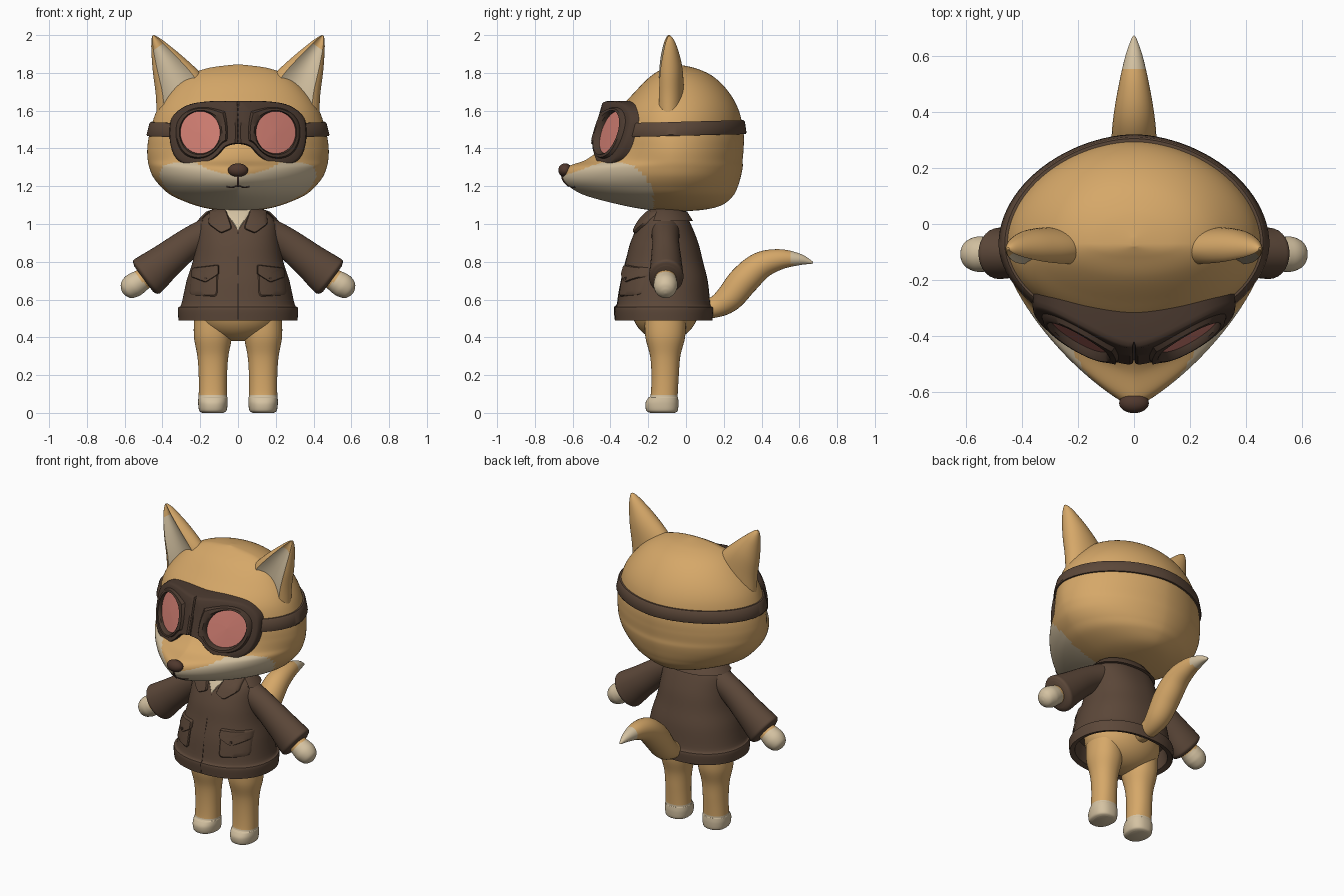
import bpy, bmesh, math
from mathutils import Vector, Matrix

if "Cube" in bpy.data.objects:
    bpy.data.objects.remove(bpy.data.objects["Cube"], do_unlink=True)


def material(name, rgb):
    m = bpy.data.materials.new(name)
    m.use_nodes = True
    m.diffuse_color = (*rgb, 1)
    node = m.node_tree.nodes["Principled BSDF"]
    node.inputs["Base Color"].default_value = (*rgb, 1)
    node.inputs["Roughness"].default_value = .8
    return m


fur = material("tan fur", (.67, .39, .14))
cream = material("cream fur", (.66, .54, .36))
cloth = material("brown cloth", (.107, .064, .041))
rubber = material("dark brown rubber", (.07, .042, .029))
glass = material("pink glass", (.64, .21, .17))
nose_skin = material("nose brown", (.08, .04, .027))
made = []


def finish(name, bm, mats, mirror=False):
    bmesh.ops.recalc_face_normals(bm, faces=bm.faces)
    mesh = bpy.data.meshes.new(name)
    bm.to_mesh(mesh)
    bm.free()
    for m in mats:
        mesh.materials.append(m)
    ob = bpy.data.objects.new(name, mesh)
    bpy.context.collection.objects.link(ob)
    if mirror:
        ob.modifiers.new("mirror", 'MIRROR')
    made.append(ob)


def spline(rows, k=6):
    """Smooth curve through rows of numbers."""
    out, last = [], len(rows) - 1
    for i in range(last):
        p = [rows[min(max(j, 0), last)] for j in range(i - 1, i + 3)]
        for s in range(k):
            t = s / k
            out.append(tuple(b + .5 * t * (c - a + t * (2*a - 5*b + 4*c - d + t * (3*(b - c) + d - a)))
                             for a, b, c, d in zip(*p)))
    return out + [tuple(rows[-1])]


def loft(name, rings, mats, rule=lambda i, j, c: 0, caps=True, mirror=False):
    """Skin a list of rings; rule picks the material, None leaves a gap."""
    bm = bmesh.new()
    vs = [[bm.verts.new(p) for p in r] for r in rings]
    n = len(vs[0])
    for i in range(len(vs) - 1):
        for j in range(n):
            quad = (vs[i][j], vs[i][(j+1) % n], vs[i+1][(j+1) % n], vs[i+1][j])
            m = rule(i, j, sum((v.co for v in quad), Vector()) / 4)
            if m is not None:
                bm.faces.new(quad).material_index = m
    if caps:
        for i, ring in ((0, vs[0]), (len(vs) - 2, vs[-1])):
            c = sum((v.co for v in ring), Vector()) / n
            bm.faces.new(ring).material_index = rule(i, 0, c) or 0
    finish(name, bm, mats, mirror)


def section(row, cx, cy, n=64):
    """Horizontal ring from (height, half width, front, back, roundness)."""
    z, w, f, b, a = row
    ring = []
    for i in range(n):
        c, s = math.cos(math.tau * i / n), math.sin(math.tau * i / n)
        ax = a if s < 0 else max(a, 1.8)
        x = cx + w * math.copysign(abs(c) ** (2 / ax), c)
        reach = abs(s) ** (2 / (1.2 + .4 * ax))
        ring.append((x, cy + reach * (f - cy if s < 0 else b - cy), z))
    return ring


def row_at(rows, z):
    for lo, hi in zip(rows, rows[1:]):
        if z <= hi[0]:
            break
    t = min(max((z - lo[0]) / (hi[0] - lo[0]), 0), 1)
    return tuple(p + (q - p) * t for p, q in zip(lo, hi))


def front_y(rows, cy, x, z):
    _, w, f, _, a = row_at(rows, z)
    u = min(abs(x) / w, .96)
    return cy + (f - cy) * (1 - u ** a) ** (1 / (1.2 + .4 * a))


def tube(name, rows, side, mats, rule=lambda i, j, c: 0, mirror=False, k=6, n=28):
    """Sweep an ellipse along rows of (x, y, z, side radius, other radius)."""
    pts, rings = spline(rows, k), []
    side = Vector(side)
    for i, r in enumerate(pts):
        t = Vector(pts[min(i+1, len(pts)-1)][:3]) - Vector(pts[max(i-1, 0)][:3])
        up = t.cross(side).normalized()
        rings.append([Vector(r[:3]) + side * r[3] * math.cos(math.tau * j / n)
                      + up * r[4] * math.sin(math.tau * j / n) for j in range(n)])
    loft(name, rings, mats, rule, mirror=mirror)


def ellipsoid(name, loc, radii, mat):
    bm = bmesh.new()
    bmesh.ops.create_uvsphere(bm, u_segments=40, v_segments=24, radius=1,
                              matrix=Matrix.Translation(loc) @ Matrix.Diagonal((*radii, 1)))
    finish(name, bm, [mat])


def patch(name, corners, surf, thick, mat, mirror=False, r=.2):
    """Raised plate with rounded corners lying on a front surface."""
    pts, n = [], len(corners)
    for i in range(n):
        a, p, b = (Vector(corners[(i + d) % n]) for d in (-1, 0, 1))
        for t in (0, .25, .5, .75, 1):
            pts.append(p.lerp(a, r).lerp(p, t).lerp(p.lerp(p.lerp(b, r), t), t))
        pts += [p.lerp(b, .4), p.lerp(b, .6)]
    mid = sum(pts, Vector((0, 0))) / len(pts)
    rings = []
    for s, d in ((.05, 1), (.35, 1), (.65, 1), (.92, 1), (1, .5), (1, -1)):
        ring = [mid.lerp(p, s) for p in pts]
        rings.append([(q.x, surf(q.x, q.y) - thick * d, q.y) for q in ring])
    loft(name, rings, [mat], mirror=mirror)


# Head with tapering snout and cream muzzle
HY = -.07
head = spline([
    (1.065, .01, -.08, -.06, 2), (1.075, .12, -.2, .09, 1.9), (1.1, .23, -.34, .19, 1.6),
    (1.15, .35, -.53, .25, 1.3), (1.2, .41, -.62, .275, 1.25), (1.25, .45, -.655, .29, 1.2),
    (1.3, .47, -.635, .3, 1.2), (1.34, .478, -.53, .3, 1.3), (1.4, .48, -.455, .305, 1.5),
    (1.48, .468, -.405, .305, 1.75), (1.6, .43, -.355, .28, 1.9), (1.7, .36, -.27, .225, 2),
    (1.78, .27, -.19, .145, 2), (1.825, .16, -.12, .05, 2), (1.845, .01, -.08, -.05, 2)], 9)


def muzzle(i, j, c):
    if c.y > -.35:
        return int(c.y < -.15 and ((c.y + .35) / .18) ** 2 + (max(c.z - 1.1, 0) / .225) ** 2 < 1)
    return int(c.z < 1.325 - .35 * max(-.45 - c.y, 0))


loft("head", [section(r, 0, HY, 144) for r in head], [fur, cream], muzzle)


def face_y(x, z):
    return front_y(head, HY, x, z)


ellipsoid("nose", (0, -.64, 1.285), (.053, .036, .036), nose_skin)
tube("mouth_line", [(0, face_y(0, z), z, .006, .006) for z in (1.26, 1.23, 1.2)], (1, 0, 0), [nose_skin], n=8)
tube("mouth_sides", [(x, face_y(x, z), z, .004, .004) for x, z in ((0, 1.205), (.03, 1.194), (.06, 1.198))],
     (0, 0, 1), [nose_skin], mirror=True, n=8)

# Ears with dished cream fronts
N = 40
ear_rings = []
for xo, zo, xi, zi, d in spline([
        (.43, 1.55, .13, 1.7, .08), (.435, 1.68, .2, 1.8, .078), (.45, 1.8, .29, 1.885, .068),
        (.458, 1.9, .375, 1.955, .045), (.459, 1.96, .42, 1.988, .025), (.455, 1.995, .445, 2, .006)]):
    ring = []
    for j in range(N):
        u, v = math.cos(math.tau * j / N), math.sin(math.tau * j / N)
        if v < 0 and abs(u) < .72:
            v = -.69 + .4 * (1 - (u / .72) ** 2)
        ring.append(((xo + xi + (xo - xi) * u) / 2, -.09 + d * v, (zo + zi + (zo - zi) * u) / 2))
    ear_rings.append(ring)


def ear_rule(i, j, c):
    a = math.tau * (j + .5) / N
    return int(math.sin(a) < 0 and abs(math.cos(a)) < .72 and i < 19)


loft("ears", ear_rings, [fur, cream], ear_rule, mirror=True)

# Goggles: each half runs from the lens out to the mask edge
outline = spline([(0, 1.65), (.15, 1.65), (.27, 1.628), (.345, 1.57), (.362, 1.5), (.355, 1.41), (.32, 1.34),
                  (.25, 1.31), (.17, 1.32), (.11, 1.36), (.06, 1.41), (0, 1.425)], 6)
outline += [(0, 1.425 + .225 * t / 8) for t in range(1, 8)]
eye = Vector((.2, 1.485))


def goggle_ring(lens, spread, d):
    ring = []
    for p in outline:
        a = math.atan2(p[1] - eye.y, p[0] - eye.x)
        q = eye + Vector((.105 * math.cos(a), .112 * math.sin(a))) * lens
        q = q.lerp(Vector(p), spread)
        y = -.44 - .28 * (1.65 - q.y) + .6 * (math.sqrt(q.x ** 2 + .006) - .08)
        ring.append((max(q.x, 0), y - d, q.y))
    return ring


steps = [(.05, 0, -.006), (1, 0, -.012), (1, 0, .008), (1, .1, .02), (1, .32, .018), (1, .42, 0),
         (1, .85, 0), (1, .95, -.006), (1, 1, -.022), (1, 1, -.14)]
loft("goggles", [goggle_ring(*s) for s in steps], [rubber, glass],
     lambda i, j, c: None if c.x < .0001 else int(i == 0), mirror=True)

# Strap around the head
strap = []
for dz, off in ((-.037, -.01), (-.037, .01), (-.03, .015), (.03, .015), (.037, .01), (.037, -.01)):
    z, w, f, b, a = row_at(head, 1.505 + dz)
    strap.append([(x, y, h + .025 * y) for x, y, h in section((z, w + off, f - off, b + off, a), 0, HY, 96)])
loft("goggle_strap", strap, [cloth], caps=False)

# Jacket with hollow hem
JY = -.115
jacket = spline([
    (.49, .315, -.375, .14, 2.3), (.555, .318, -.38, .145, 2.3), (.575, .3, -.365, .13, 2.3),
    (.7, .272, -.345, .115, 2.3), (.8, .24, -.32, .09, 2.3), (.9, .222, -.295, .065, 2.3),
    (1, .205, -.25, .025, 2.3), (1.05, .165, -.215, -.005, 2.2), (1.085, .12, -.18, -.03, 2)], 5)
lining = [(.6, .27, -.33, .09, 2.3), (.5, .285, -.345, .11, 2.3)]
loft("jacket", [section(r, 0, JY) for r in lining + jacket], [cloth])


def chest_y(x, z):
    return front_y(jacket, JY, x, z)


collar = []
for z, off in ((1.02, -.02), (1.015, .02), (1.065, .022), (1.09, -.02)):
    _, w, f, b, a = row_at(jacket, z)
    collar.append(section((z, w + off, f - off, b + off, a), 0, JY))
loft("back_collar", collar, [cloth], lambda i, j, c: None if c.y < -.17 else 0, caps=False)
patch("chest_fur", [(-.075, 1.08), (.075, 1.08), (0, .965)], chest_y, .006, cream, r=.08)
patch("lapels", [(.15, 1.075), (.158, 1), (.09, .95), (.03, .975), (.065, 1.08)], chest_y, .018, cloth, True)
patch("pockets", [(.105, .78), (.245, .765), (.258, .625), (.11, .615)], chest_y, .012, cloth, True, .15)
patch("pocket_flaps", [(.1, .785), (.243, .768), (.25, .72), (.172, .69), (.1, .735)], chest_y, .022, cloth, True, .15)
patch("pocket_buttons", [(.165, .72), (.18, .72), (.18, .705), (.165, .705)], chest_y, .027, rubber, True, .4)
tube("front_seam", [(0, chest_y(0, z) + .001, z, .003, .003) for z in (.96, .8, .65, .575, .555, .495)],
     (1, 0, 0), [rubber], n=8)

# Sleeves, arms and hands
tube("sleeves", [(.1, -.11, .99, .08, .075), (.25, -.108, .905, .072, .08), (.38, -.105, .805, .082, .095),
                 (.46, -.105, .74, .09, .11), (.488, -.105, .718, .09, .11), (.5, -.105, .709, .068, .084)],
     (0, 1, 0), [cloth], mirror=True)
tube("arms", [(x, -.108, z, r, r) for x, z, r in (
    (.42, .77, .055), (.5, .71, .057), (.53, .69, .062), (.56, .67, .063), (.588, .647, .05), (.602, .636, .028),
    (.607, .632, .006))], (0, 1, 0), [fur, cream], lambda i, j, c: int(c.x - .8 * c.z > -.05), mirror=True)

# Hips, legs and cream feet
ellipsoid("hips", (0, -.11, .56), (.245, .18, .18), fur)
legs = spline([(0, .055, -.19, -.06, 2.4), (.012, .072, -.21, -.044, 2.4), (.05, .078, -.215, -.04, 2.4),
               (.08, .077, -.2, -.042, 2.4), (.096, .075, -.187, -.044, 2.3), (.2, .075, -.183, -.038, 2.2),
               (.3, .082, -.19, -.03, 2.2), (.4, .1, -.215, -.005, 2.2), (.5, .1, -.22, 0, 2.2)])
loft("legs", [section(r, .133, -.115, 40) for r in legs], [fur, cream], lambda i, j, c: int(c.z < .096), mirror=True)

# Tail with cream tip
tube("tail", [(0, y, z, r, r) for y, z, r in (
    (.02, .55, .045), (.14, .557, .055), (.225, .605, .073), (.305, .7, .08), (.395, .78, .072),
    (.5, .813, .054), (.6, .812, .031), (.66, .798, .01), (.672, .794, .003))],
     (1, 0, 0), [fur, cream], lambda i, j, c: int(c.y > .56))

# Smooth shading with kept edges
bpy.ops.object.select_all(action='DESELECT')
for ob in made:
    ob.select_set(True)
bpy.context.view_layer.objects.active = made[0]
bpy.ops.object.shade_smooth_by_angle(angle=math.radians(40))
